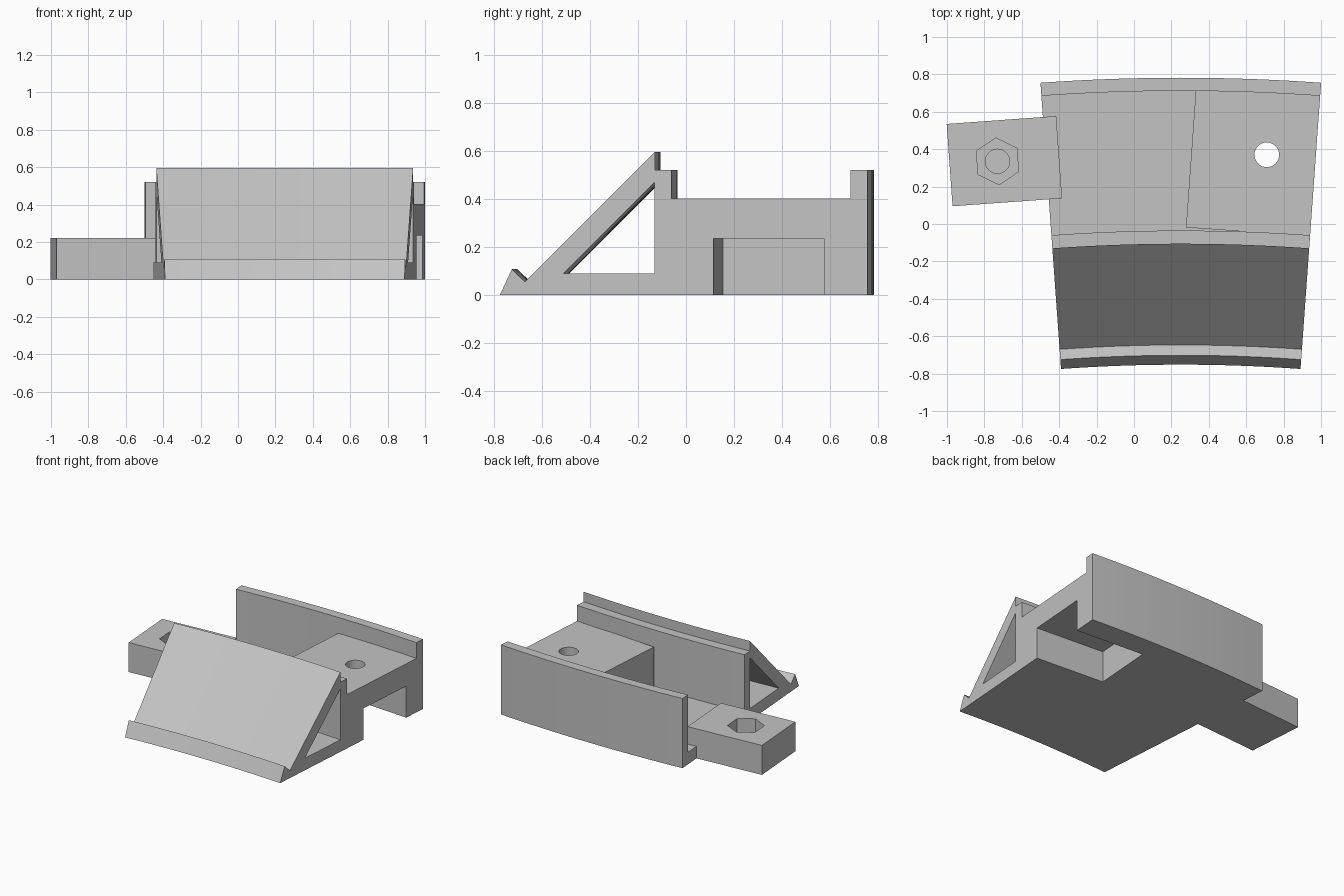
import bpy, bmesh, math
from mathutils import Matrix, Vector

cube = bpy.data.objects.get("Cube")
if cube:
    bpy.data.objects.remove(cube, do_unlink=True)

# Arc layout: the body is a thin sector swept around a distant pivot
PIVOT = Vector((0.25, -9.68, 0))
HALF = math.atan(0.0719)
STEPS = 16

grey = bpy.data.materials.new("light grey plastic")
grey.use_nodes = True
grey.diffuse_color = (0.55, 0.55, 0.55, 1)
grey.node_tree.nodes["Principled BSDF"].inputs["Base Color"].default_value = (0.55, 0.55, 0.55, 1)


def finish(name, bm):
    bmesh.ops.recalc_face_normals(bm, faces=bm.faces)
    mesh = bpy.data.meshes.new(name)
    bm.to_mesh(mesh)
    bm.free()
    mesh.materials.append(grey)
    obj = bpy.data.objects.new(name, mesh)
    bpy.context.collection.objects.link(obj)
    return obj


def sweep(name, profile, half=HALF):
    """Sweep a (y, z) profile, measured at the end faces, along the arc."""
    bm = bmesh.new()
    rings = []
    for i in range(STEPS + 1):
        a = -half + 2 * half * i / STEPS
        ring = []
        for y, z in profile:
            r = (y - PIVOT.y) / math.cos(HALF)
            ring.append(bm.verts.new(PIVOT + Vector((r * math.sin(a), r * math.cos(a), z))))
        rings.append(ring)
    n = len(profile)
    for a, b in zip(rings, rings[1:]):
        for k in range(n):
            bm.faces.new((a[k], a[(k + 1) % n], b[(k + 1) % n], b[k]))
    bm.faces.new(rings[0])
    bm.faces.new(rings[-1])
    return finish(name, bm)


def box(name, corner, size, angle):
    """Box turned about its lower corner."""
    bm = bmesh.new()
    bmesh.ops.create_cube(bm, size=1)
    place = (Matrix.Translation(corner) @ Matrix.Rotation(angle, 4, 'Z')
             @ Matrix.Diagonal((*size, 1)) @ Matrix.Translation((0.5, 0.5, 0.5)))
    bmesh.ops.transform(bm, matrix=place, verts=bm.verts)
    return finish(name, bm)


def prism(name, x, y, z0, z1, radius, sides, angle=0):
    bm = bmesh.new()
    bmesh.ops.create_cone(bm, cap_ends=True, segments=sides, radius1=radius,
                          radius2=radius, depth=z1 - z0)
    place = Matrix.Translation((x, y, (z0 + z1) / 2)) @ Matrix.Rotation(angle, 4, 'Z')
    bmesh.ops.transform(bm, matrix=place, verts=bm.verts)
    return finish(name, bm)


def cut(obj, *cutters):
    for c in cutters:
        m = obj.modifiers.new("cut", 'BOOLEAN')
        m.operation, m.solver, m.object = 'DIFFERENCE', 'EXACT', c
    graph = bpy.context.evaluated_depsgraph_get()
    mesh = bpy.data.meshes.new_from_object(obj.evaluated_get(graph))
    obj.modifiers.clear()
    obj.data = mesh


def from_end(y, inward, z):
    """Point at height y on the left end face, moved inward."""
    end_x = PIVOT.x + (y - PIVOT.y) * math.tan(HALF)
    return Vector((end_x - inward * math.cos(HALF), y + inward * math.sin(HALF), z))


# Main body: front lip, sloping front, ledge, channel floor and rear wall
body = sweep("curved_body", [
    (-0.775, 0), (-0.725, 0.108), (-0.67, 0.055), (-0.13, 0.595), (-0.13, 0.52),
    (-0.06, 0.52), (-0.06, 0.09), (0.685, 0.09), (0.685, 0.52), (0.755, 0.52), (0.755, 0)])
tunnel = sweep("tunnel_cutter", [(-0.51, 0.09), (-0.13, 0.09), (-0.13, 0.47)], HALF * 1.1)

# Socket block at the left end, open below to take a neighbouring tab
block = box("socket_block", from_end(-0.066, 0.665, 0.05), (0.665, 0.766, 0.352), -HALF)
notch = box("notch_cutter", from_end(0.115, 0.55, -0.1), (0.7, 0.46, 0.335), -HALF)
bolt = prism("bolt_cutter", 0.71, 0.37, 0.1, 0.6, 0.066, 32)

# Connecting tab at the right end with a nut recess
tab = box("connecting_tab", (-0.97, 0.095, 0), (0.587, 0.441, 0.22), HALF)
nut = prism("nut_cutter", -0.73, 0.335, 0.08, 0.4, 0.125, 6, HALF)
pilot = prism("pilot_cutter", -0.73, 0.335, 0.03, 0.3, 0.065, 32)

cut(body, tunnel, notch)
cut(block, notch, bolt)
cut(tab, nut, pilot)
for helper in (tunnel, notch, bolt, nut, pilot):
    bpy.data.objects.remove(helper, do_unlink=True)
